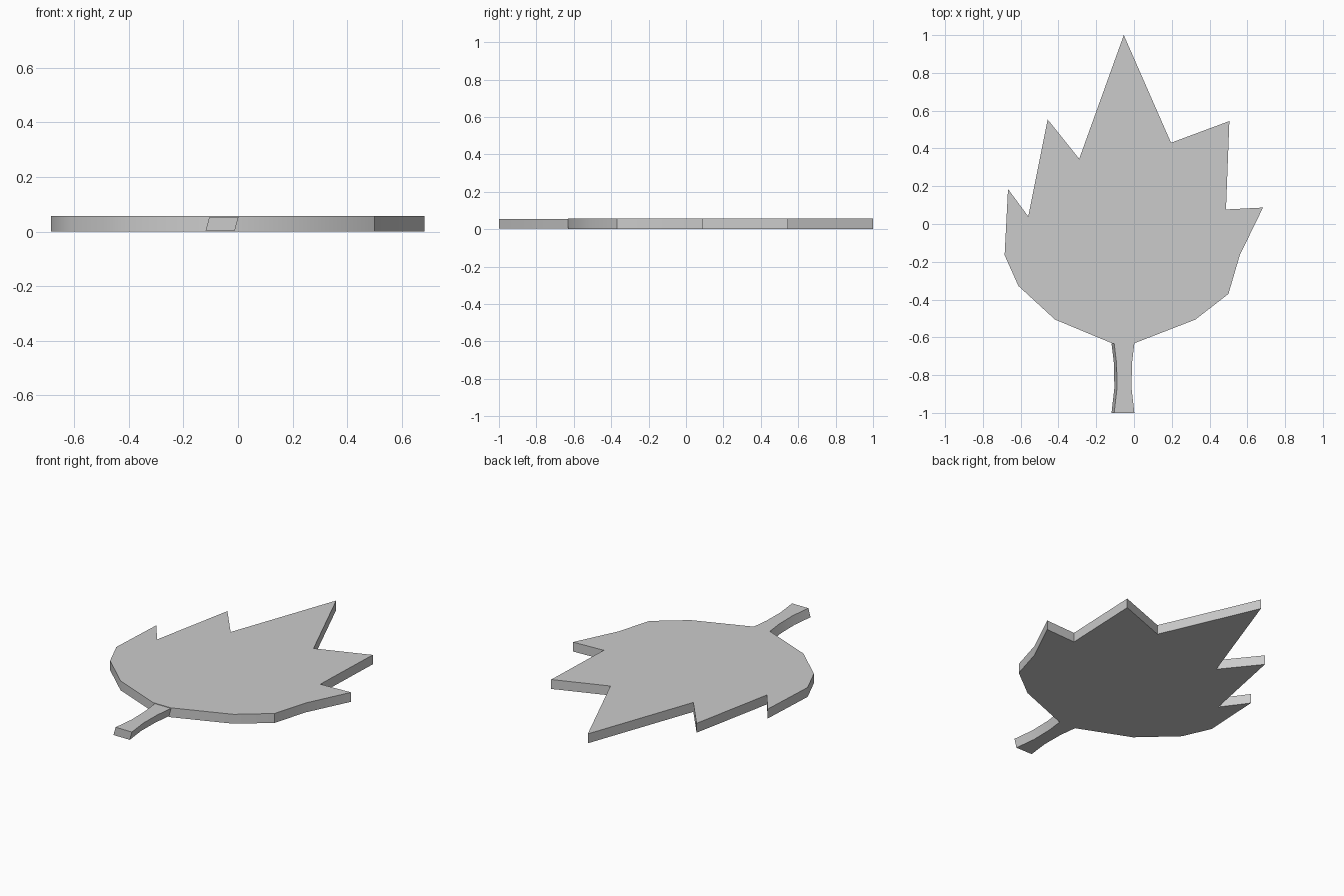
import bpy, bmesh, math
from mathutils import Vector

if "Cube" in bpy.data.objects:
    bpy.data.objects.remove(bpy.data.objects["Cube"])


def slab(name, outline, z0, z1, shift=0.0):
    """Extrude an outline from z0 to z1, leaning sideways by shift."""
    bm = bmesh.new()
    base = bm.faces.new([bm.verts.new((x, y, z0)) for x, y in outline])
    ext = bmesh.ops.extrude_face_region(bm, geom=[base])
    top = [v for v in ext["geom"] if isinstance(v, bmesh.types.BMVert)]
    bmesh.ops.translate(bm, verts=top, vec=Vector((shift, 0, z1 - z0)))
    bmesh.ops.recalc_face_normals(bm, faces=bm.faces)
    mesh = bpy.data.meshes.new(name)
    bm.to_mesh(mesh)
    bm.free()
    obj = bpy.data.objects.new(name, mesh)
    bpy.context.collection.objects.link(obj)
    bpy.ops.object.select_all(action='DESELECT')
    obj.select_set(True)
    bpy.context.view_layer.objects.active = obj
    bpy.ops.object.shade_smooth_by_angle(angle=math.radians(30))
    return obj


# Leaf blade: pointed lobes above, rounded base below
blade = [
    (-0.054, 1.0), (-0.29, 0.345), (-0.457, 0.553), (-0.56, 0.04),
    (-0.667, 0.185), (-0.685, -0.165), (-0.612, -0.328), (-0.418, -0.506),
    (-0.115, -0.632), (0.0, -0.632), (0.325, -0.506), (0.50, -0.37),
    (0.56, -0.165), (0.683, 0.087), (0.487, 0.077), (0.505, 0.545),
    (0.196, 0.43),
]
slab("leaf_blade", blade, 0.0, 0.056)

# Stem: slightly waisted and leaning, a touch thinner than the blade
stem = [
    (-0.119, -0.632), (-0.106, -0.74), (-0.104, -0.87), (-0.119, -1.0),
    (-0.012, -1.0), (-0.027, -0.87), (-0.025, -0.74), (-0.012, -0.632),
]
slab("stem", stem, 0.003, 0.053, 0.014)
